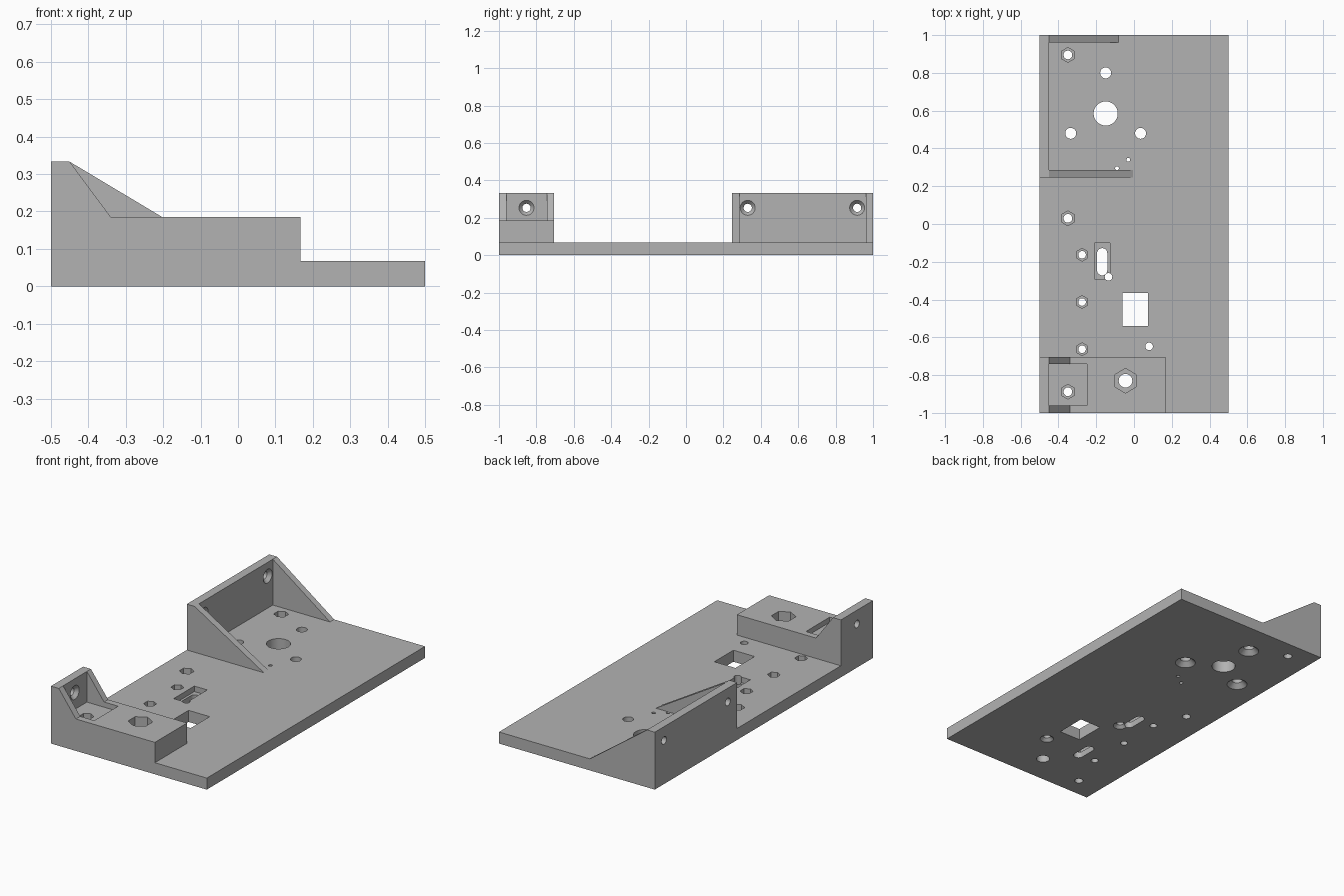
import bpy, bmesh, math
from mathutils import Matrix, Vector

cube = bpy.data.objects.get("Cube")
if cube:
    bpy.data.objects.remove(cube, do_unlink=True)

grey = bpy.data.materials.new("plain grey")
grey.use_nodes = True
COLOUR = (0.45, 0.45, 0.45, 1)
grey.diffuse_color = COLOUR
grey.node_tree.nodes["Principled BSDF"].inputs["Base Color"].default_value = COLOUR


def finish(bm, name):
    bmesh.ops.recalc_face_normals(bm, faces=bm.faces[:])
    mesh = bpy.data.meshes.new(name)
    bm.to_mesh(mesh)
    bm.free()
    mesh.materials.append(grey)
    ob = bpy.data.objects.new(name, mesh)
    bpy.context.collection.objects.link(ob)
    return ob


def box(name, x0, x1, y0, y1, z0, z1):
    return prism(name, [(x0, z0), (x1, z0), (x1, z1), (x0, z1)], y0, y1)


def prism(name, profile, y0, y1):
    """Extrude an x-z profile along y."""
    bm = bmesh.new()
    face = bm.faces.new([bm.verts.new((x, y0, z)) for x, z in profile])
    ext = bmesh.ops.extrude_face_region(bm, geom=[face])["geom"]
    bmesh.ops.translate(bm, vec=(0, y1 - y0, 0),
                        verts=[v for v in ext if isinstance(v, bmesh.types.BMVert)])
    return finish(bm, name)


def drill(start, end, r0, r1=None, sides=32):
    """Round, hexagonal or tapered cutter between two points."""
    a, b = Vector(start), Vector(end)
    turn = (b - a).to_track_quat('Z', 'Y').to_matrix().to_4x4()
    bm = bmesh.new()
    bmesh.ops.create_cone(bm, cap_ends=True, segments=sides, radius1=r0,
                          radius2=r0 if r1 is None else r1, depth=(b - a).length,
                          matrix=Matrix.Translation((a + b) / 2) @ turn)
    return finish(bm, "cutter")


def combine(body, tool, operation):
    mod = body.modifiers.new("combine", 'BOOLEAN')
    mod.operation, mod.solver, mod.object = operation, 'EXACT', tool
    bpy.context.view_layer.objects.active = body
    bpy.ops.object.modifier_apply(modifier=mod.name)
    bpy.data.objects.remove(tool, do_unlink=True)


def cut(tool):
    combine(body, tool, 'DIFFERENCE')


T, BLOCK, TOP = 0.067, 0.185, 0.333      # heights of plate, block and walls
L, IN = -0.5, -0.45                      # outer and inner face of the walls

# Base plate with the raised block and the two bracket walls
body = box("mounting_plate", L, 0.5, -1, 1, 0, T)
combine(body, box("front_block", L, 0.167, -1, -0.705, 0, BLOCK), 'UNION')


def bracket_side(name, foot, z, y0, y1):
    outline = [(L, 0), (foot, 0), (foot, z), (IN, TOP), (L, TOP)]
    combine(body, prism(name, outline, y0, y1), 'UNION')


combine(body, box("front_wall", L, IN, -1, -0.705, 0, TOP), 'UNION')
combine(body, box("rear_wall", L, IN, 0.245, 1, 0, TOP), 'UNION')
bracket_side("front_gusset_outer", -0.34, BLOCK, -1, -0.96)
bracket_side("front_gusset_inner", -0.34, BLOCK, -0.742, -0.705)
bracket_side("rear_gusset_inner", -0.005, T, 0.245, 0.285)
bracket_side("rear_gusset_outer", -0.083, T, 0.962, 1)

# Recess between the front gussets
FLOOR = 0.155
cut(box("cutter", IN, -0.25, -0.96, -0.742, FLOOR, 0.3))

# Hexagonal nut recesses with bolt holes
for x, y, hexa, hole, top, deep in [
        (-0.35, 0.895, 0.039, 0.023, T, 0.035), (-0.35, 0.03, 0.039, 0.023, T, 0.035),
        (-0.35, -0.888, 0.039, 0.023, FLOOR, 0.035),
        (-0.275, -0.163, 0.034, 0.02, T, 0.035), (-0.275, -0.413, 0.034, 0.02, T, 0.035),
        (-0.275, -0.663, 0.034, 0.02, T, 0.035), (-0.045, -0.83, 0.065, 0.036, BLOCK, 0.06)]:
    cut(drill((x, y, top - deep), (x, y, top + 0.02), hexa, sides=6))
    cut(drill((x, y, -0.1), (x, y, 0.3), hole))

# Plain holes, some countersunk from below
for x, y, r, sink in [(-0.15, 0.585, 0.064, 0), (-0.15, 0.8, 0.029, 0.055),
                      (-0.335, 0.48, 0.029, 0.055), (0.035, 0.48, 0.029, 0.055),
                      (-0.03, 0.34, 0.01, 0), (-0.09, 0.295, 0.01, 0),
                      (-0.135, -0.28, 0.02, 0.037), (0.08, -0.648, 0.02, 0.037)]:
    cut(drill((x, y, -0.1), (x, y, 0.2), r))
    if sink:
        d = sink - r
        cut(drill((x, y, -d), (x, y, d), sink + d, r))

# Square window
cut(box("cutter", -0.062, 0.074, -0.54, -0.365, -0.1, 0.2))

# Recessed slots
for y0, y1 in [(-0.29, -0.1), (-0.705, -0.535)]:
    cut(box("cutter", -0.21, -0.127, y0, y1, 0.035, T + 0.02 if y0 > -0.5 else T))
    mid, half, r = -0.1685, 0.045, 0.027
    c = y0 + 0.09 if y0 > -0.5 else y0 + 0.075
    cut(box("cutter", mid - r, mid + r, c - half, c + half, -0.1, 0.06))
    for end in (c - half, c + half):
        cut(drill((mid, end, -0.1), (mid, end, 0.06), r))

# Countersunk screw holes through the walls
for y in (-0.853, 0.33, 0.915):
    cut(drill((-0.6, y, 0.253), (-0.4, y, 0.253), 0.022))
    cut(drill((IN - 0.02, y, 0.253), (IN + 0.001, y, 0.253), 0.022, 0.041))

bpy.ops.object.select_all(action='DESELECT')
body.select_set(True)
bpy.context.view_layer.objects.active = body
bpy.ops.object.shade_smooth_by_angle(angle=math.radians(25))
